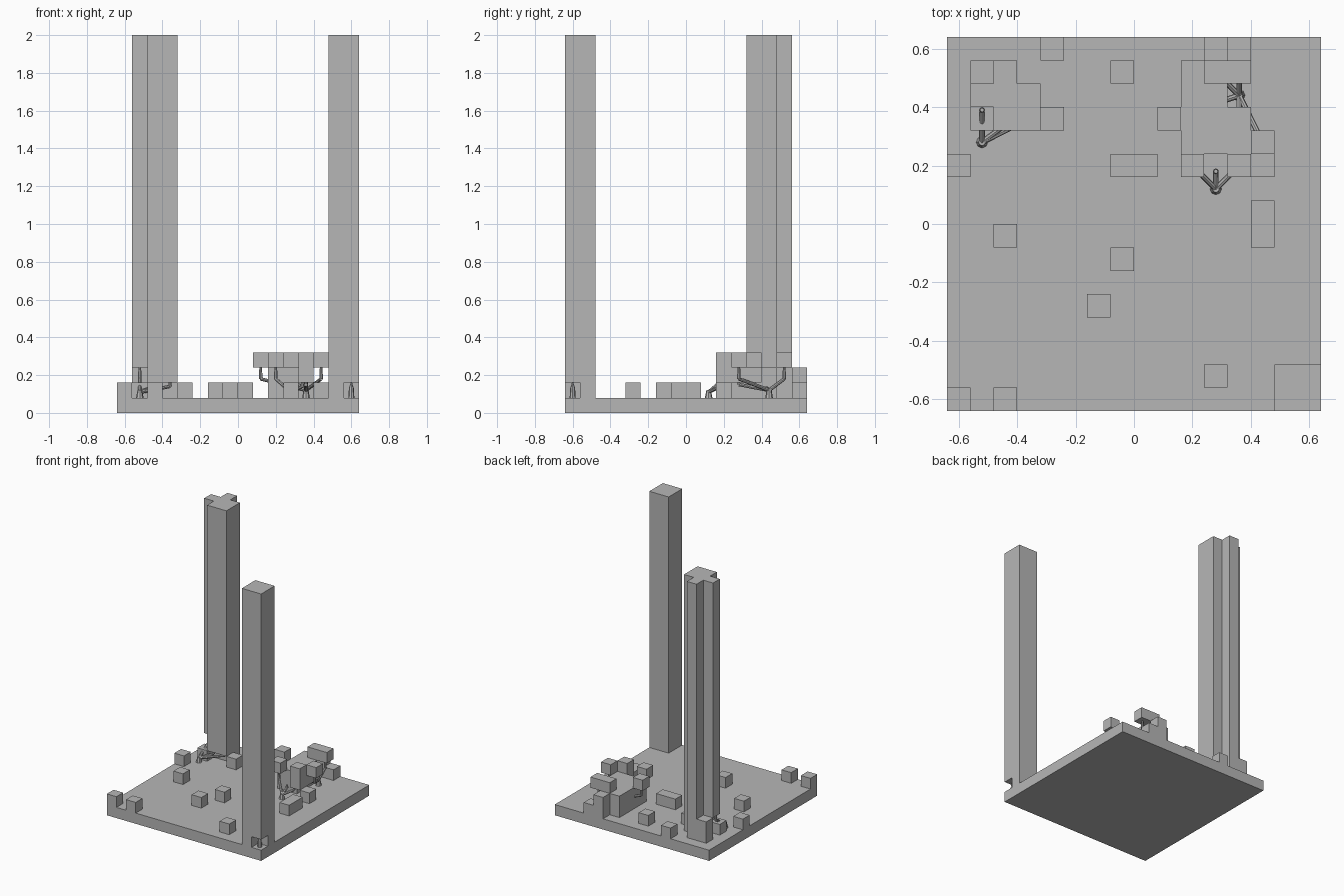
import bpy
import bmesh
from mathutils import Vector

old = bpy.data.objects.get("Cube")
if old:
    bpy.data.objects.remove(old)

CELL = 0.08
SIZE = 16
TOP = 25

grey = bpy.data.materials.new("plain grey")
grey.use_nodes = True
colour = (0.47, 0.47, 0.47, 1)
grey.diffuse_color = colour
grey.node_tree.nodes["Principled BSDF"].inputs["Base Color"].default_value = colour

# Layer range filled by each kind of cell, above the ground slab
KINDS = {
    "b": (1, 2),    # single block
    "d": (1, 3),    # double block
    "p": (2, 3),    # raised platform
    "f": (3, 4),    # floating block
    "h": (2, 4),    # hanging double block
    "T": (1, TOP),  # tower from the ground
    "t": (2, TOP),  # tower starting one layer up
    "u": (3, TOP),  # tower starting two layers up
}

# Plan of the blocks, back row first
PLAN = """
....b......db...
.dT....b..dff...
.uTT......dd....
.bttb....fddp...
..........ddpf..
b......bb.f.hb..
................
.............b..
..b..........b..
.......b........
................
......b.........
................
................
...........b..TT
b.b...........Tt
""".split()


def add_object(name, bm):
    mesh = bpy.data.meshes.new(name)
    bm.to_mesh(mesh)
    bm.free()
    mesh.materials.append(grey)
    obj = bpy.data.objects.new(name, mesh)
    bpy.context.collection.objects.link(obj)
    return obj


def build_blocks(name, cells):
    """Make the outer skin of a set of grid cells."""
    bm = bmesh.new()
    for cell in cells:
        for axis in range(3):
            for sign in (0, 1):
                other = list(cell)
                other[axis] += 2 * sign - 1
                if tuple(other) in cells:
                    continue
                u, v = (axis + 1) % 3, (axis + 2) % 3
                corners = []
                for du, dv in ((0, 0), (1, 0), (1, 1), (0, 1)):
                    p = list(cell)
                    p[axis] += sign
                    p[u] += du
                    p[v] += dv
                    x, y, z = p
                    corners.append(bm.verts.new((
                        (x - SIZE / 2) * CELL, (y - SIZE / 2) * CELL, z * CELL)))
                if not sign:
                    corners.reverse()
                bm.faces.new(corners)
    bmesh.ops.remove_doubles(bm, verts=bm.verts, dist=CELL / 100)
    bmesh.ops.dissolve_limit(bm, angle_limit=0.01, verts=bm.verts, edges=bm.edges)
    return add_object(name, bm)


# Ground slab with all blocks and towers
cells = {(x, y, 0) for x in range(SIZE) for y in range(SIZE)}
for row, line in enumerate(PLAN):
    for x, kind in enumerate(line):
        if kind in KINDS:
            cells |= {(x, SIZE - 1 - row, z) for z in range(*KINDS[kind])}
build_blocks("terrain_blocks", cells)


def tube(bm, start, end, r_start, r_end):
    """Eight-sided tapered rod between two points."""
    a, b = Vector(start), Vector(end)
    d = b - a
    turn = d.to_track_quat("Z", "Y").to_matrix().to_4x4()
    turn.translation = (a + b) / 2
    bmesh.ops.create_cone(bm, cap_ends=True, segments=8, radius1=r_start,
                          radius2=r_end, depth=d.length, matrix=turn)


def support(name, x, y, fork, tips):
    """Trunk that forks into branches, each ending in an upright tip."""
    bm = bmesh.new()
    tube(bm, (x, y, CELL), (x, y, fork), 0.02, 0.012)
    for tx, ty, tz in tips:
        knee = (tx, ty, max(tz - 0.06, fork + 0.02))
        tube(bm, (x, y, fork - 0.01), knee, 0.01, 0.009)
        tube(bm, knee, (tx, ty, tz), 0.01, 0.007)
    add_object(name, bm)


# Branching supports below the raised blocks
support("tower_support", -0.52, 0.28, 0.12,
        [(-0.44, 0.34, 0.16), (-0.36, 0.36, 0.16), (-0.52, 0.39, 0.24)])
support("front_cluster_support", 0.28, 0.12, 0.12,
        [(0.20, 0.20, 0.24), (0.34, 0.18, 0.16), (0.28, 0.18, 0.16)])
support("rear_cluster_support", 0.36, 0.44, 0.13,
        [(0.44, 0.28, 0.24), (0.12, 0.36, 0.24), (0.36, 0.52, 0.24),
         (0.28, 0.52, 0.24), (0.36, 0.36, 0.16), (0.36, 0.28, 0.16)])

# Single tapered post in the corner notch
post = bmesh.new()
tube(post, (0.6, -0.6, CELL), (0.6, -0.6, 0.13), 0.016, 0.013)
tube(post, (0.6, -0.6, 0.13), (0.6, -0.6, 0.16), 0.013, 0.004)
add_object("corner_post", post)
